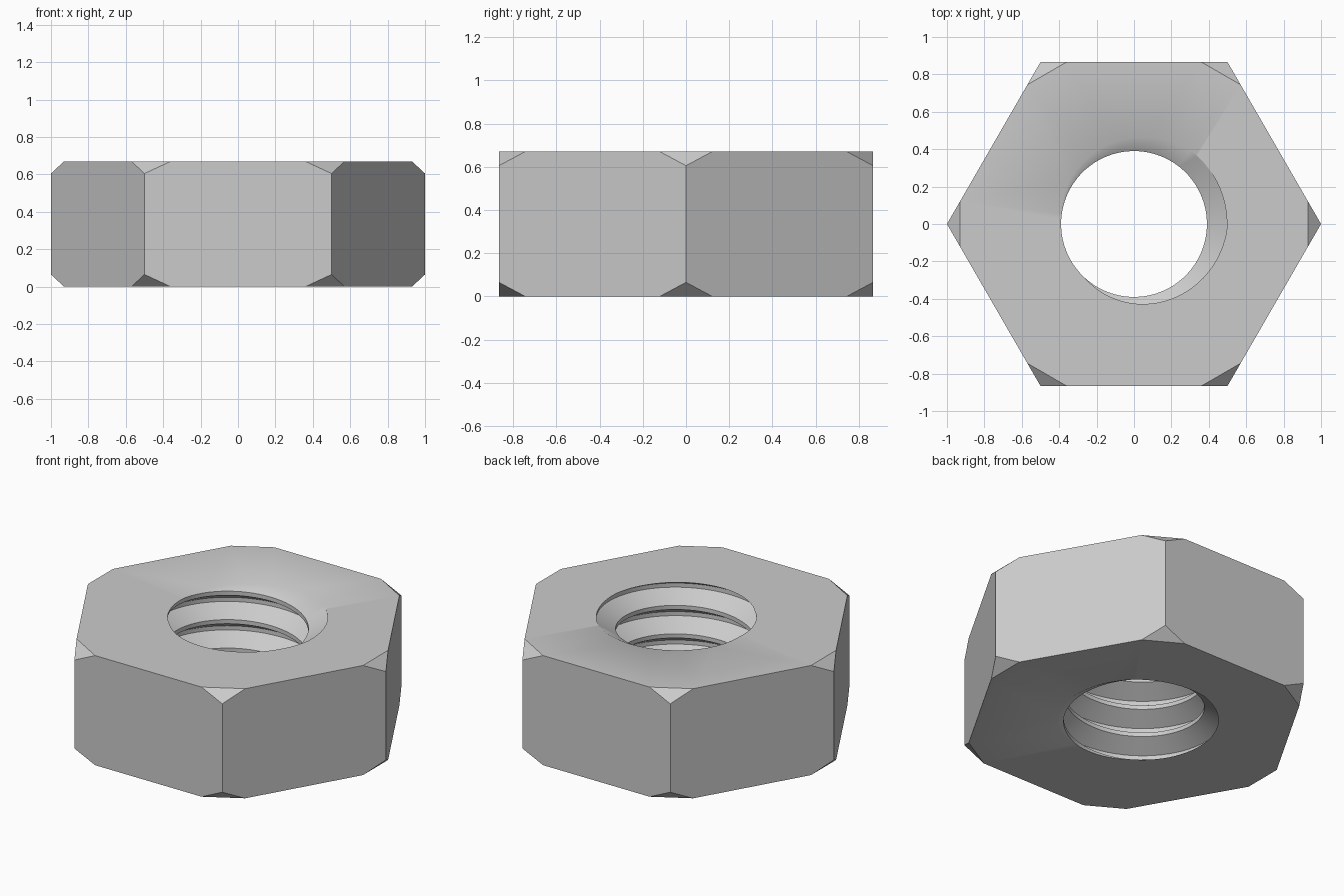
import bpy, bmesh, math
from mathutils import Vector

HEIGHT = 0.67
PITCH = 0.174
ROOT_R, CREST_R = 0.497, 0.39
STEPS = 72            # segments per thread turn
TURNS = 7

if "Cube" in bpy.data.objects:
    bpy.data.objects.remove(bpy.data.objects["Cube"], do_unlink=True)

steel = bpy.data.materials.new("plain grey steel")
steel.use_nodes = True
grey = (0.6, 0.6, 0.6, 1)
steel.diffuse_color = grey
steel.node_tree.nodes["Principled BSDF"].inputs["Base Color"].default_value = grey


def cut(bm, point, normal):
    """Remove everything on the normal's side of a plane."""
    res = bmesh.ops.bisect_plane(bm, geom=bm.verts[:] + bm.edges[:] + bm.faces[:],
                                 plane_co=point, plane_no=normal, clear_outer=True)
    return [g for g in res["geom_cut"] if isinstance(g, bmesh.types.BMEdge)]


# Hexagonal body with flat cuts on all twelve corners
body = bmesh.new()
low = [body.verts.new((math.cos(a), math.sin(a), 0))
       for a in (math.radians(60 * i) for i in range(6))]
hexagon = body.faces.new(low)
top = bmesh.ops.extrude_face_region(body, geom=[hexagon])["geom"]
bmesh.ops.translate(body, vec=(0, 0, HEIGHT),
                    verts=[v for v in top if isinstance(v, bmesh.types.BMVert)])
bmesh.ops.recalc_face_normals(body, faces=body.faces[:])
for i in range(6):
    a = math.radians(60 * i)
    for z, s in ((HEIGHT - 0.065, 1), (0.065, -1)):
        normal = Vector((0.065 * math.cos(a), 0.065 * math.sin(a), 0.07 * s))
        edges = cut(body, Vector((math.cos(a), math.sin(a), z)), normal)
        bmesh.ops.holes_fill(body, edges=edges, sides=0)
caps = [f for f in body.faces if abs(f.normal.z) > 0.99]
bmesh.ops.delete(body, geom=caps, context='FACES')

# Helical thread sheet, longer than the body and trimmed to its height
thread = bmesh.new()
flank = (ROOT_R - CREST_R) * math.tan(math.radians(30))
flat = (PITCH - 2 * flank) / 2
profile = ((ROOT_R, -flat / 2), (ROOT_R, flat / 2),
           (CREST_R, flat / 2 + flank), (CREST_R, 1.5 * flat + flank))
phase = math.radians(22)
rows = []
for t in range(TURNS * STEPS + 1):
    a = phase + 2 * math.pi * t / STEPS
    rise = HEIGHT + PITCH * (t / STEPS - TURNS + 2)
    rows.append([thread.verts.new((r * math.cos(a), r * math.sin(a), z + rise))
                 for r, z in profile])
for t in range((TURNS - 1) * STEPS):
    here = rows[t] + [rows[t + STEPS][0]]
    after = rows[t + 1] + [rows[t + STEPS + 1][0]]
    for j in range(4):
        thread.faces.new((here[j], after[j], after[j + 1], here[j + 1]))
cut(thread, (0, 0, HEIGHT), (0, 0, 1))
cut(thread, (0, 0, 0), (0, 0, -1))
bmesh.ops.delete(thread, geom=[v for v in thread.verts if not v.link_faces],
                 context='VERTS')

# Join both shells and close the two end faces around the bore
mesh = bpy.data.meshes.new("hex_nut")
thread.to_mesh(mesh)
body.from_mesh(mesh)
thread.free()
bmesh.ops.remove_doubles(body, verts=body.verts[:], dist=0.0002)
for z, s in ((HEIGHT, 1), (0, -1)):
    rim = [e for e in body.edges if e.is_boundary
           and all(abs(v.co.z - z) < 0.001 for v in e.verts)]
    bmesh.ops.triangle_fill(body, edges=rim, use_beauty=True, normal=(0, 0, s))
bmesh.ops.recalc_face_normals(body, faces=body.faces[:])
body.to_mesh(mesh)
body.free()

mesh.materials.append(steel)
nut = bpy.data.objects.new("hex_nut", mesh)
bpy.context.collection.objects.link(nut)
for o in bpy.context.selected_objects:
    o.select_set(False)
nut.select_set(True)
bpy.context.view_layer.objects.active = nut
bpy.ops.object.shade_smooth_by_angle(angle=math.radians(36))
